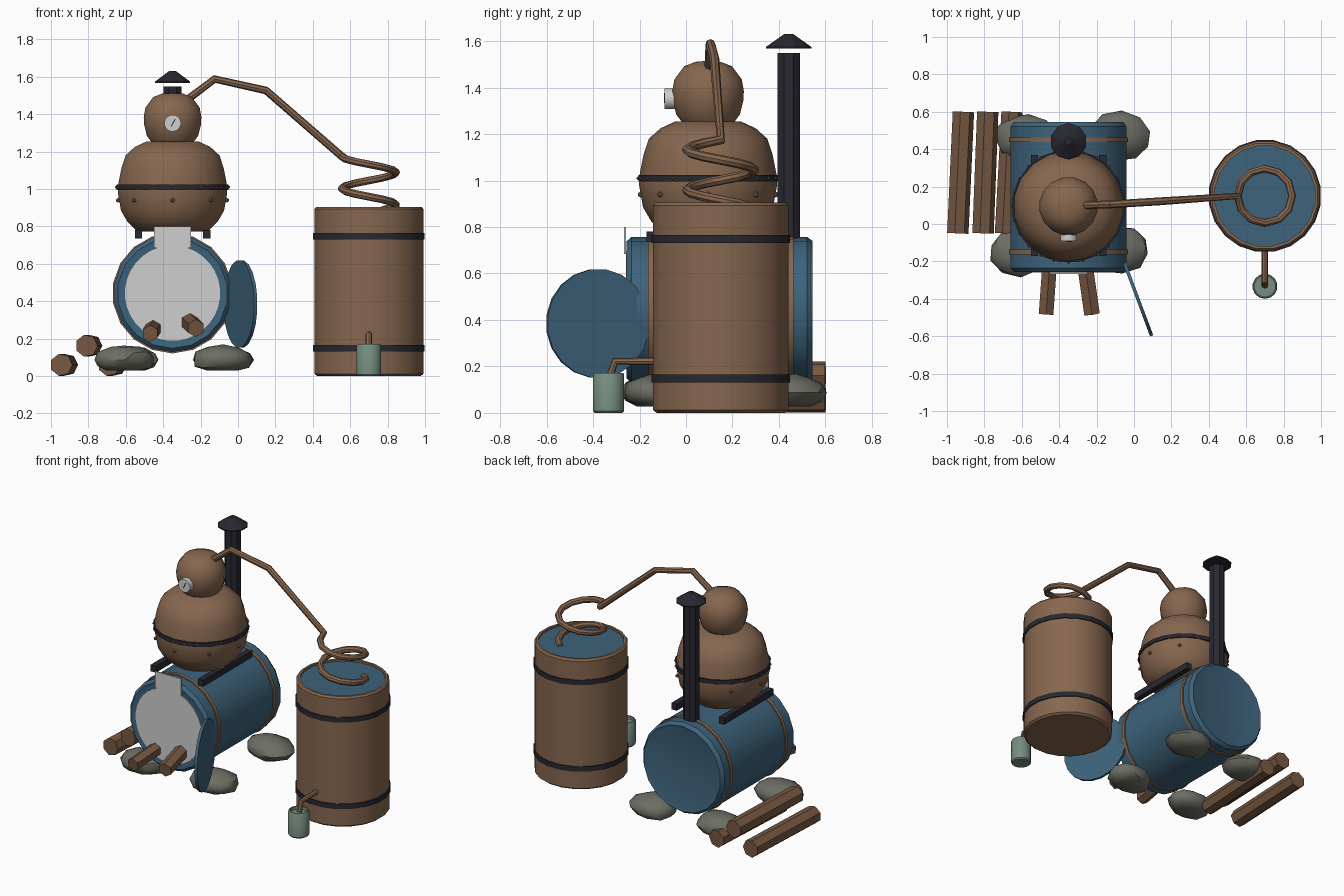
import bpy, bmesh, math, random
from mathutils import Vector, Matrix

if "Cube" in bpy.data.objects:
    bpy.data.objects.remove(bpy.data.objects["Cube"])

random.seed(4)


def material(name, rgb):
    m = bpy.data.materials.new(name)
    m.diffuse_color = (*rgb, 1)
    m.use_nodes = True
    m.node_tree.nodes["Principled BSDF"].inputs["Base Color"].default_value = m.diffuse_color
    return m


COPPER = material("copper", (0.24, 0.135, 0.077))
WOOD = material("wood", (0.185, 0.098, 0.055))
BLUE = material("blue_steel", (0.047, 0.125, 0.20))
IRON = material("dark_iron", (0.021, 0.021, 0.031))
STONE = material("stone", (0.15, 0.155, 0.125))
GLASS = material("green_jar", (0.18, 0.27, 0.22))
PALE = material("pale_grey", (0.62, 0.62, 0.62))


def finish(name, bm, mat, matrix=None, smooth=35):
    if matrix is not None:
        bm.transform(matrix)
    bmesh.ops.recalc_face_normals(bm, faces=bm.faces)
    me = bpy.data.meshes.new(name)
    bm.to_mesh(me)
    bm.free()
    me.materials.append(mat)
    ob = bpy.data.objects.new(name, me)
    bpy.context.collection.objects.link(ob)
    if smooth:
        bpy.ops.object.select_all(action='DESELECT')
        ob.select_set(True)
        bpy.context.view_layer.objects.active = ob
        bpy.ops.object.shade_smooth_by_angle(angle=math.radians(smooth))
    return ob


def lathe(name, profile, mat, loc, n=20, rot=None, smooth=35, closed=False):
    """Turn (radius, height) points around z; open ends are capped."""
    bm = bmesh.new()
    rings = []
    for r, z in profile:
        rings.append([bm.verts.new((r * math.cos(2 * math.pi * (i + .5) / n),
                                    r * math.sin(2 * math.pi * (i + .5) / n), z)) for i in range(n)])
    pairs = list(zip(rings, rings[1:])) + ([(rings[-1], rings[0])] if closed else [])
    for a, b in pairs:
        for i in range(n):
            j = (i + 1) % n
            bm.faces.new((a[i], a[j], b[j], b[i]))
    if not closed:
        bm.faces.new(rings[0])
        bm.faces.new(rings[-1])
    m = Matrix.Translation(loc) @ (rot if rot else Matrix())
    return finish(name, bm, mat, m, smooth)


def band(name, r0, r1, h, mat, loc, n=20, rot=None):
    return lathe(name, [(r0, -h / 2), (r1, -h / 2), (r1, h / 2), (r0, h / 2)], mat, loc, n, rot, closed=True)


def rod(name, a, b, r, mat, n=6):
    a, b = Vector(a), Vector(b)
    rot = (b - a).to_track_quat('Z', 'Y').to_matrix().to_4x4()
    return lathe(name, [(r, 0), (r, (b - a).length)], mat, a, n, rot, smooth=0)


def box(name, loc, size, mat, rot=None):
    bm = bmesh.new()
    bmesh.ops.create_cube(bm, size=1)
    m = Matrix.Translation(loc) @ (rot if rot else Matrix()) @ Matrix.Diagonal((*size, 1))
    return finish(name, bm, mat, m, 0)


def tube(name, pts, r, mat):
    cu = bpy.data.curves.new(name, 'CURVE')
    cu.dimensions = '3D'
    cu.bevel_depth, cu.bevel_resolution, cu.use_fill_caps = r, 2, True
    sp = cu.splines.new('POLY')
    sp.points.add(len(pts) - 1)
    for p, co in zip(sp.points, pts):
        p.co = (*co, 1)
    ob = bpy.data.objects.new(name, cu)
    bpy.context.collection.objects.link(ob)
    cu.materials.append(mat)
    bpy.ops.object.select_all(action='DESELECT')
    ob.select_set(True)
    bpy.context.view_layer.objects.active = ob
    bpy.ops.object.convert(target='MESH')
    bpy.ops.object.shade_smooth_by_angle(angle=math.radians(35))


def studs(name, count, radius, z, size, mat):
    bm = bmesh.new()
    for i in range(count):
        a = 2 * math.pi * i / count
        p = Vector((CX + radius * math.cos(a), CY + radius * math.sin(a), z))
        bmesh.ops.create_icosphere(bm, subdivisions=1, radius=size, matrix=Matrix.Translation(p))
    finish(name, bm, mat)


CX, CY = -0.35, 0.095
ALONG_Y = Matrix.Rotation(-math.pi / 2, 4, 'X')

# Firebox: horizontal drum with pale opening, bands and hinged door
ZS = 0.443
lathe("stove_drum", [(0.27, -0.252), (0.295, -0.256), (0.315, -0.235), (0.315, 0.52),
                     (0.297, 0.545), (0.28, 0.54)], BLUE, (CX, 0, ZS), 18, ALONG_Y)
lathe("stove_opening", [(0.255, -0.259), (0.255, -0.251)], PALE, (CX, 0, ZS), 32, ALONG_Y)
for i, y in enumerate((-0.15, 0.45)):
    band(f"stove_band_{i}", 0.308, 0.322, 0.025, COPPER, (CX, y, ZS), 18, ALONG_Y)
box("opening_plate", (CX, -0.262, 0.742), (0.2, 0.008, 0.115), PALE)
lathe("stove_door", [(0.235, -0.009), (0.235, 0.009)], BLUE, (0.013, -0.38, 0.385), 20,
      Matrix.Rotation(math.radians(20.5), 4, 'Z') @ Matrix.Rotation(math.pi / 2, 4, 'Y'))
rod("fire_log_left", (-0.47, -0.48, 0.228), (-0.45, -0.2, 0.26), 0.045, WOOD)
rod("fire_log_right", (-0.225, -0.48, 0.256), (-0.265, -0.2, 0.295), 0.048, WOOD)

# Stones under the drum
for i, (x, y) in enumerate(((-0.61, -0.15), (-0.08, -0.14), (-0.58, 0.46), (-0.08, 0.47))):
    bm = bmesh.new()
    bmesh.ops.create_icosphere(bm, subdivisions=2, radius=1)
    for v in bm.verts:
        v.co *= random.uniform(0.94, 1.06)
        v.co.z = max(v.co.z, -0.75)
    finish(f"stone_{i}", bm, STONE, Matrix.Translation((x, y, 0.087))
           @ Matrix.Rotation(random.uniform(-.15, .15), 4, 'Z') @ Matrix.Diagonal((0.165, 0.13, 0.078, 1)))

# Rails carrying the pot
for s, side in ((-1, "left"), (1, "right")):
    box(f"rail_{side}", (CX + s * 0.182, 0.1, 0.758), (0.04, 0.54, 0.045), IRON)

# Pot and head
lathe("pot", [(0.19, 0.773), (0.245, 0.825), (0.28, 0.885), (0.297, 0.98), (0.294, 1.03), (0.278, 1.11),
              (0.255, 1.18), (0.205, 1.225), (0.14, 1.255)], COPPER, (CX, CY, 0), 18, smooth=50)
lathe("head", [(0.11, 1.245), (0.14, 1.285), (0.155, 1.345), (0.157, 1.385), (0.148, 1.435),
               (0.105, 1.492), (0.055, 1.511), (0.01, 1.515)], COPPER, (CX, CY, 0), 16, smooth=50)
band("pot_band", 0.285, 0.303, 0.028, IRON, (CX, CY, 1.01), 20)
studs("band_rivets", 24, 0.301, 1.01, 0.008, COPPER)
studs("pot_rivets", 8, 0.291, 0.94, 0.013, COPPER)

# Gauge with needle
lathe("gauge", [(0.045, -0.092), (0.045, -0.05)], PALE, (CX, 0, 1.352), 16, ALONG_Y)
box("gauge_needle", (CX + 0.004, -0.093, 1.355), (0.005, 0.004, 0.045), IRON, Matrix.Rotation(0.5, 4, 'Y'))

# Chimney
lathe("chimney", [(0.052, 0.7), (0.052, 1.548)], IRON, (CX, 0.442, 0), 8, smooth=0)
lathe("chimney_cap", [(0.098, 1.568), (0.098, 1.575), (0.02, 1.63)], IRON, (CX, 0.442, 0), 10, smooth=0)

# Condenser barrel with water surface and hoops
BX, BY = 0.7, 0.15
lathe("condenser_barrel", [(0.28, 0), (0.295, 0.012), (0.295, 0.893), (0.285, 0.905), (0.27, 0.905),
                           (0.27, 0.87)], COPPER, (BX, BY, 0), 20)
lathe("barrel_water", [(0.271, 0.875), (0.271, 0.892)], BLUE, (BX, BY, 0), 20)
for i, z in enumerate((0.148, 0.748)):
    band(f"barrel_hoop_{i}", 0.285, 0.302, 0.034, IRON, (BX, BY, z), 20)

# Vapour pipe running into the coil
pts = [(-0.275, 0.1, 1.475), (-0.125, 0.105, 1.588), (0.15, 0.122, 1.527)]
for i in range(21):
    a = math.pi + 2 * math.pi * i / 12
    pts.append((BX + 0.145 * math.cos(a), BY + 0.145 * math.sin(a), 1.175 - 0.0144 * i))
tube("vapour_pipe_and_coil", pts, 0.021, COPPER)

# Spout and collecting jar
tube("spout", [(BX, -0.12, 0.222), (BX, -0.305, 0.222), (BX, -0.328, 0.155)], 0.017, COPPER)
lathe("jar", [(0.06, 0), (0.067, 0.008), (0.067, 0.165), (0.062, 0.172), (0.055, 0.172), (0.055, 0.15)],
      GLASS, (BX, -0.333, 0), 14)

# Spare firewood
for i, (x0, x1, z) in enumerate(((-0.945, -0.915, 0.06), (-0.81, -0.785, 0.162), (-0.69, -0.655, 0.06))):
    rod(f"spare_log_{i}", (x0, -0.05, z), (x1, 0.6, z), 0.06, WOOD, 7)
